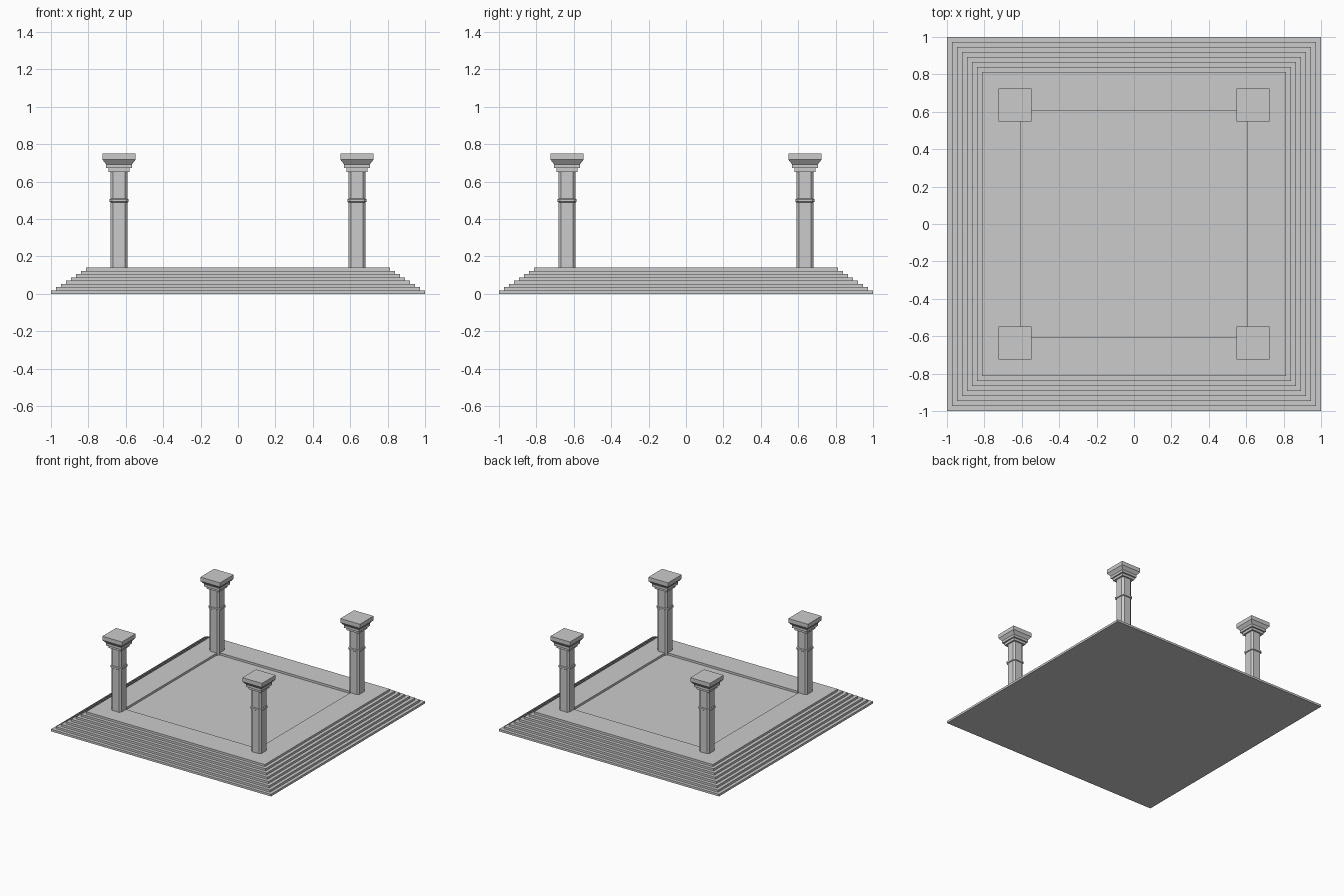
import bpy, bmesh

if "Cube" in bpy.data.objects:
    bpy.data.objects.remove(bpy.data.objects["Cube"])

STEPS, TOP, OUTER, INNER = 8, 0.14, 1.0, 0.812
COLUMN = 0.636


def outline(half, cut):
    """Square outline, with chamfered corners when cut > 0."""
    if cut == 0:
        return [(-half, -half), (half, -half), (half, half), (-half, half)]
    a, b = half, half - cut
    return [(-b, -a), (b, -a), (a, -b), (a, b), (b, a), (-b, a), (-a, b), (-a, -b)]


def loft(name, profile, cut=0.0, location=(0, 0, 0)):
    """Stack square outlines from (half width, height) pairs and cap both ends."""
    bm = bmesh.new()
    rings = [[bm.verts.new((x, y, z)) for x, y in outline(h, cut)] for h, z in profile]
    for low, high in zip(rings, rings[1:]):
        n = len(low)
        for i in range(n):
            j = (i + 1) % n
            bm.faces.new((low[i], low[j], high[j], high[i]))
    bm.faces.new(rings[0][::-1])
    bm.faces.new(rings[-1])
    bmesh.ops.recalc_face_normals(bm, faces=bm.faces[:])
    mesh = bpy.data.meshes.new(name)
    bm.to_mesh(mesh)
    bm.free()
    obj = bpy.data.objects.new(name, mesh)
    obj.location = location
    bpy.context.collection.objects.link(obj)
    return obj


# stepped platform with a sunken floor
rise = TOP / STEPS
base = []
for i in range(STEPS):
    half = OUTER + (INNER - OUTER) * i / (STEPS - 1)
    base += [(half, i * rise), (half, (i + 1) * rise)]
base += [(0.608, TOP), (0.608, TOP - rise)]
loft("stepped_platform", base)

# four columns: chamfered shaft, ring band, stepped and flared capital
capital = [(0.057, 0.652), (0.057, 0.672), (0.069, 0.672), (0.069, 0.692),
           (0.089, 0.717), (0.089, 0.75)]
shaft = [(0.045, TOP - rise), (0.045, 0.652)]
band = [(0.045, 0.488), (0.051, 0.492), (0.051, 0.505), (0.045, 0.509)]
for side_y, y in (("front", -COLUMN), ("back", COLUMN)):
    for side_x, x in (("left", -COLUMN), ("right", COLUMN)):
        tag = f"{side_y}_{side_x}"
        loft(f"column_shaft_{tag}", shaft, 0.014, (x, y, 0))
        loft(f"column_band_{tag}", band, 0.014, (x, y, 0))
        loft(f"column_capital_{tag}", capital, 0, (x, y, 0))
